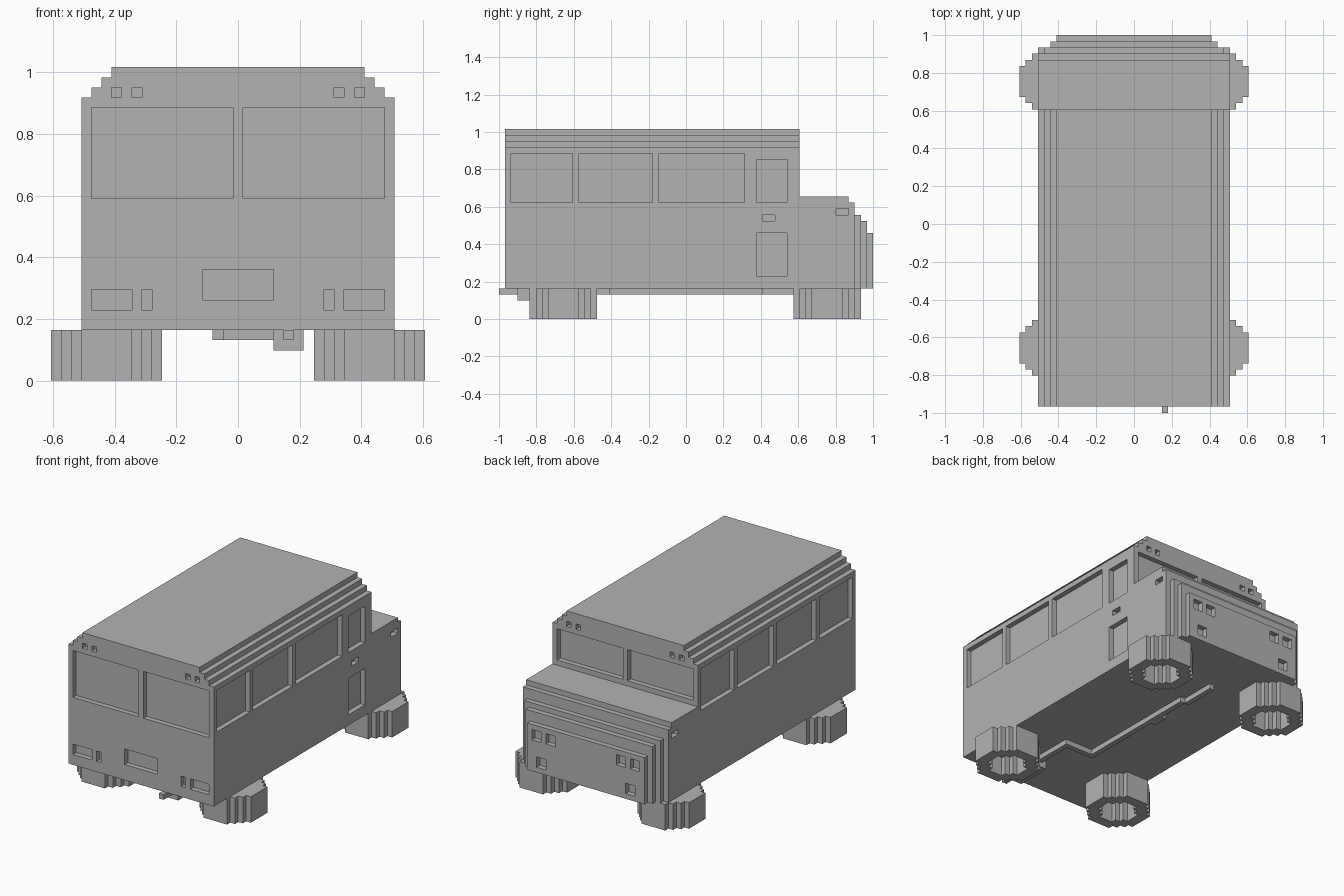
import bpy, bmesh
from mathutils import Matrix, Vector

cube = bpy.data.objects.get("Cube")
if cube:
    bpy.data.objects.remove(cube)

V = 2 / 61          # size of one block; all measures below are in blocks
DEPTH = 0.98        # depth of windows and lamps

GREY = bpy.data.materials.new("plain grey")
GREY.use_nodes = True
GREY.diffuse_color = (0.45, 0.45, 0.45, 1)
GREY.node_tree.nodes["Principled BSDF"].inputs["Base Color"].default_value = (0.45, 0.45, 0.45, 1)


def finish(name, bm):
    bmesh.ops.recalc_face_normals(bm, faces=bm.faces)
    bmesh.ops.scale(bm, vec=(V, V, V), verts=bm.verts)
    mesh = bpy.data.meshes.new(name)
    bm.to_mesh(mesh)
    bm.free()
    mesh.materials.append(GREY)
    obj = bpy.data.objects.new(name, mesh)
    bpy.context.collection.objects.link(obj)
    return obj


def boxes(name, spans):
    """One object from boxes given as ((x0, x1), (y0, y1), (z0, z1))."""
    bm = bmesh.new()
    for span in spans:
        size = Vector([b - a for a, b in span])
        mid = Vector([(a + b) / 2 for a, b in span])
        bmesh.ops.create_cube(bm, size=1, matrix=Matrix.Translation(mid) @ Matrix.Diagonal(size).to_4x4())
    return finish(name, bm)


def prism(name, points, start, end, axis):
    """Extrude a flat outline along an axis."""
    place = {"x": lambda a, b, c: (c, a, b),
             "y": lambda a, b, c: (a, c, b),
             "z": lambda a, b, c: (a, b, c)}[axis]
    bm = bmesh.new()
    face = bm.faces.new([bm.verts.new(place(a, b, start)) for a, b in points])
    grown = bmesh.ops.extrude_face_region(bm, geom=[face], use_keep_orig=True)
    moved = [g for g in grown["geom"] if isinstance(g, bmesh.types.BMVert)]
    bmesh.ops.translate(bm, verts=moved, vec=place(0, 0, end - start))
    return finish(name, bm)


def cut(obj, cutter):
    cutter.hide_render = True
    mod = obj.modifiers.new("recesses", "BOOLEAN")
    mod.operation = "DIFFERENCE"
    mod.solver = "EXACT"
    mod.object = cutter
    bpy.context.view_layer.objects.active = obj
    bpy.ops.object.modifier_apply(modifier=mod.name)
    bpy.data.objects.remove(cutter)


def mirrored(spans):
    return spans + [((-x[1], -x[0]), y, z) for x, y, z in spans]


def stepped_disc(radius, steps, cx=0, cy=0):
    """Blocky circle outline with single-block stairs at the corners."""
    quarter = []
    for i in range(steps):
        quarter += [(radius - i, radius - steps + i), (radius - i - 1, radius - steps + i)]
    quarter.append((radius - steps, radius))
    points = []
    for _ in range(4):
        points += quarter
        quarter = [(-b, a) for a, b in quarter]
    return [(cx + a, cy + b) for a, b in points]


# Cabin with stepped roof edges
right = [(15.5, 5), (15.5, 28), (14.5, 28), (14.5, 29), (13.5, 29), (13.5, 30), (12.5, 30), (12.5, 31)]
cabin = prism("cabin", right + [(-a, b) for a, b in reversed(right)], -29.5, 18.5, "y")

# Windows and lamps on the two end walls
tail, head = (-31, -29.5 + DEPTH), (18.5 - DEPTH, 20)
recesses = mirrored([
    ((0.5, 14.5), tail, (18, 27)), ((0.5, 14.5), head, (21, 27)),
    ((10.5, 14.5), tail, (7, 9)), ((8.5, 9.5), tail, (7, 9)),
    ((11.5, 12.5), tail, (28, 29)), ((9.5, 10.5), tail, (28, 29)),
    ((11.5, 12.5), head, (28, 29)), ((9.5, 10.5), head, (28, 29)),
])
recesses.append(((-3.5, 3.5), tail, (8, 11)))

# Door side: three windows, door window, handle, door panel
door_side, plain_side = (15.5 - DEPTH, 17), (-17, -15.5 + DEPTH)
for y in [(-28.5, -18.5), (-17.5, -5.5), (-4.5, 9.5)]:
    recesses.append((door_side, y, (19, 27)))
for y, z in [((11.5, 16.5), (19, 26)), ((12.5, 14.5), (16, 17)), ((11.5, 16.5), (7, 14))]:
    recesses.append((door_side, y, z))
# Plain side: four windows
for y in [(-28.5, -18.5), (-17.5, -5.5), (-4.5, 6.5), (7.5, 17.5)]:
    recesses.append((plain_side, y, (19, 27)))
cut(cabin, boxes("cabin_cutter", recesses))

# Engine hood with side lamps
hood = prism("hood", [(18.5, 5), (27.5, 5), (27.5, 19), (26.5, 19), (26.5, 20), (18.5, 20)],
             -15.5, 15.5, "x")
cut(hood, boxes("hood_cutter", mirrored([(door_side, (24.5, 26.5), (17, 18))])))

# Nose built of shrinking plates, lamps in the outermost
for i, top in enumerate((17, 16, 14)):
    half = 14.5 - i
    plate = boxes(f"nose_plate_{i + 1}", [((-half, half), (27.5 + i, 28.5 + i), (5, top))])
slot = (29, 32)
cut(plate, boxes("lamp_cutter", mirrored([
    ((9.5, 11.5), slot, (11, 13)), ((6.5, 8.5), slot, (11, 13)), ((8.5, 10.5), slot, (6, 8))])))

# Wheels lie flat, hollow from below
for end, y in (("hood_end", 23), ("tail_end", -20)):
    for side, x in (("left", 13), ("right", -13)):
        wheel = prism(f"{side}_{end}_wheel", stepped_disc(5.5, 3, x, y), 0, 5, "z")
        cut(wheel, prism("wheel_cutter", stepped_disc(3.5, 2, x, y), -1, 4, "z"))

# Exhaust under the floor
low = (4, 5)
boxes("exhaust_pipe", [
    ((-2.5, -1.5), (12.5, 19.5), low),
    ((-1.5, -0.5), (-12.5, 12.5), low),
    ((-2.5, -1.5), (3, 6), low),
    ((-1.5, 5.5), (-13.5, -12.5), low),
    ((4.5, 5.5), (-20.5, -13.5), low),
    ((4.5, 5.5), (-30.5, -27.5), low),
])
boxes("muffler", [((3.5, 6.5), (-27.5, -20.5), (3, 5))])
